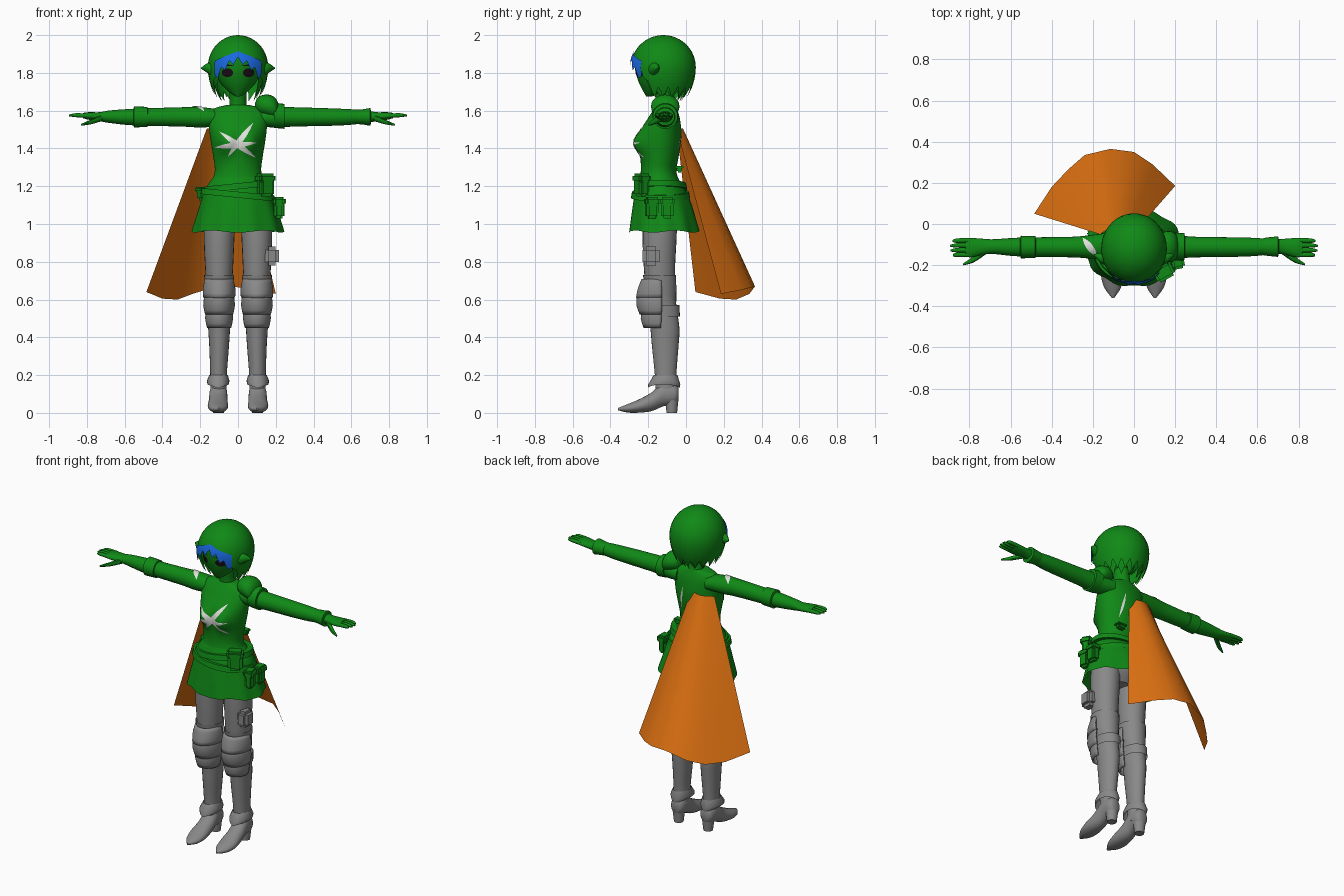
import bpy, bmesh, math
from mathutils import Vector
from mathutils.bvhtree import BVHTree

cube = bpy.data.objects.get("Cube")
if cube:
    bpy.data.objects.remove(cube, do_unlink=True)


def material(name, color):
    mat = bpy.data.materials.new(name)
    mat.use_nodes = True
    mat.diffuse_color = (*color, 1)
    mat.node_tree.nodes["Principled BSDF"].inputs["Base Color"].default_value = (*color, 1)
    return mat


green = material("green", (.005, .25, .008))
grey = material("grey", (.25, .25, .25))
orange = material("orange", (.75, .17, .006))
blue = material("blue", (.01, .14, .75))
white = material("white", (.75, .75, .72))
dark = material("dark", (.012, .004, .008))
made = []


def finish(name, bm, mat):
    bmesh.ops.recalc_face_normals(bm, faces=bm.faces)
    mesh = bpy.data.meshes.new(name)
    bm.to_mesh(mesh)
    bm.free()
    mesh.materials.append(mat)
    obj = bpy.data.objects.new(name, mesh)
    bpy.context.collection.objects.link(obj)
    made.append(obj)
    return obj


def surface(name, rows, mat, wrap=False, caps=False):
    """Skin a grid of points with quads."""
    bm = bmesh.new()
    grid = [[bm.verts.new(p) for p in row] for row in rows]
    count = len(grid[0])
    for low, high in zip(grid, grid[1:]):
        for i in range(count if wrap else count - 1):
            j = (i + 1) % count
            bm.faces.new((low[i], low[j], high[j], high[i]))
    if caps:
        bm.faces.new(grid[0])
        bm.faces.new(grid[-1])
    return finish(name, bm, mat)


def spline(secs, steps):
    out = []
    for i in range(len(secs) - 1):
        a, b, c, d = [Vector(secs[min(max(k, 0), len(secs) - 1)]) for k in range(i - 1, i + 3)]
        for s in range(steps):
            t = s / steps
            out.append(b + (c - a) * t / 2 + (a - b * 2.5 + c * 2 - d / 2) * t * t
                       + (b * 1.5 - a / 2 - c * 1.5 + d / 2) * t ** 3)
    return out + [Vector(secs[-1])]


def loft(name, axis, secs, mat, side=1, steps=4, n=24, arc=None, caps=True, deform=None):
    """Elliptical sections: position on axis, two centre values, two radii."""
    rows = []
    for t, c, d, rc, rd in spline(secs, steps) if steps > 1 else secs:
        row = []
        for i in range(n):
            ang = arc[0] + (arc[1] - arc[0]) * i / (n - 1) if arc else math.tau * i / n
            u, v = c + rc * math.cos(ang), d + rd * math.sin(ang)
            p = {"x": (t, u, v), "y": (u, t, v), "z": (u, v, t)}[axis]
            p = deform(*p, ang) if deform else p
            row.append((p[0] * side, p[1], p[2]))
        rows.append(row)
    obj = surface(name, rows, mat, wrap=not arc, caps=caps and not arc)
    if arc:
        obj.modifiers.new("thickness", "SOLIDIFY").thickness = .01
    return obj


def rounded_box(name, centre, size, mat, turn=0):
    bm = bmesh.new()
    bmesh.ops.create_cube(bm, size=1)
    bmesh.ops.scale(bm, vec=size, verts=bm.verts)
    bmesh.ops.bevel(bm, geom=bm.edges[:], offset=min(size) * .25, segments=2, affect="EDGES")
    obj = finish(name, bm, mat)
    obj.location, obj.rotation_euler.z = centre, turn
    return obj


def decal(name, target, start, end, width, mat, axis="front", power=1):
    """Tapered strip projected onto a target surface."""
    mesh = target.data
    tree = BVHTree.FromPolygons([v.co for v in mesh.vertices], [p.vertices[:] for p in mesh.polygons])
    a, b = Vector(start), Vector(end)
    across = Vector((a.y - b.y, b.x - a.x)).normalized() * width / 2
    rows = []
    for i in range(17):
        t = .01 + .98 * i / 16
        row = []
        for k in (-1, -.5, 0, .5, 1):
            q = a.lerp(b, t) + across * k * (4 * t * (1 - t)) ** power
            origin, ray = {"front": ((q.x, -2, q.y), (0, 1, 0)), "back": ((q.x, 2, q.y), (0, -1, 0)),
                           "top": ((q.x, q.y, 4), (0, 0, -1))}[axis]
            hit = tree.ray_cast(Vector(origin), Vector(ray))[0]
            row.append((hit or Vector((q.x, -.12, q.y))) - Vector(ray) * .004)
        rows.append(row)
    return surface(name, rows, mat)


# Torso with bust
def bust(x, y, z, ang):
    if math.sin(ang) < 0:
        y -= .045 * math.exp(-((abs(x) - .065) / .05) ** 2 - ((z - 1.43) / .06) ** 2)
    return x, y, z


torso = loft("torso", "z", [
    (1.06, 0, -.13, .17, .12), (1.18, 0, -.135, .16, .12), (1.27, 0, -.145, .124, .095),
    (1.35, 0, -.14, .13, .1), (1.43, 0, -.135, .143, .108), (1.5, 0, -.13, .152, .105),
    (1.57, 0, -.115, .155, .08), (1.61, 0, -.108, .13, .06), (1.63, 0, -.105, .06, .05)],
    green, n=48, deform=bust)
loft("neck", "z", [(1.58, 0, -.1, .06, .06), (1.63, 0, -.105, .046, .05), (1.73, 0, -.12, .045, .05)], green)


# Skirt, pelvis and belts
def pleats(x, y, z, ang):
    k = 1 + .025 * math.cos(10 * ang) * max(0, (1.2 - z) / .24)
    return x * k, -.12 + (y + .12) * k, z + .006 * math.sin(5 * ang) * (z < 1)


loft("skirt", "z", [(1.25, 0, -.145, .13, .098), (1.18, 0, -.135, .175, .132), (1.1, 0, -.125, .2, .158),
                    (.96, 0, -.115, .24, .188)], green, n=60, caps=False, deform=pleats)
loft("pelvis", "z", [(.96, 0, -.13, .06, .06), (1.02, 0, -.13, .16, .1), (1.1, 0, -.13, .17, .11)], grey)
for name, height, slope in (("upper_belt", 1.2, .1), ("lower_belt", 1.155, -.1)):
    grow = (1.2 - height) * .35
    loft(name, "z", [(height + dz, 0, -.135, r + grow, r - .042 + grow) for dz, r in
                     ((-.016, .17), (-.016, .183), (.016, .177), (.016, .16))],
         green, steps=1, n=40, deform=lambda x, y, z, ang: (x, y, z + slope * x))

# Pouches
for name, centre, size, turn in (
        ("front_pouch", (.145, -.235, 1.205), (.085, .06, .12), .5),
        ("side_pouch_front", (.212, -.18, 1.085), (.05, .065, .11), .2),
        ("side_pouch_rear", (.222, -.1, 1.085), (.05, .065, .11), 0),
        ("right_pouch", (-.185, -.06, 1.16), (.05, .07, .07), .5),
        ("back_pouch", (.07, -.035, 1.29), (.05, .03, .035), 0)):
    rounded_box(name, centre, size, green, turn)
    flap = (size[0] + .012, size[1] + .012, size[2] * .4)
    rounded_box(name + "_flap", (centre[0], centre[1], centre[2] + size[2] * .32), flap, green, turn)
rounded_box("thigh_pouch", (.18, -.185, .83), (.075, .09, .1), grey)

# Arms, hands, legs and boots on both sides
arms = {}
for side, label in ((1, "left"), (-1, "right")):
    arms[side] = loft(label + "_arm", "x", [
        (.1, -.1, 1.562, .06, .045), (.2, -.11, 1.565, .058, .054), (.3, -.112, 1.567, .05, .051),
        (.55, -.112, 1.566, .046, .044), (.68, -.11, 1.568, .036, .033), (.73, -.11, 1.568, .038, .024),
        (.79, -.115, 1.572, .047, .02), (.82, -.115, 1.574, .042, .014)], green, side)
    for f in range(4):
        y = -.08 - .023 * f
        tip = .9 - .012 * abs(f - 1.4)
        loft(f"{label}_finger_{f}", "x", [(.79, y, 1.573, .012, .012), (.86, y - .001, 1.576, .011, .011),
                                         (tip, y - .003, 1.574, .004, .004)], green, side, n=10)
    loft(label + "_thumb", "x", [(.72, -.13, 1.562, .018, .018), (.78, -.172, 1.54, .015, .013),
                                 (.83, -.196, 1.525, .005, .005)], green, side, n=10)
    loft(label + "_leg", "z", [
        (.08, .103, -.105, .044, .055), (.2, .103, -.108, .044, .057), (.35, .1, -.11, .052, .07),
        (.45, .1, -.112, .058, .077), (.58, .1, -.13, .062, .078), (.75, .1, -.14, .073, .082),
        (.92, .1, -.14, .081, .09), (1.08, .095, -.135, .085, .09)], grey, side)
    loft(label + "_foot", "y", [
        (-.04, .103, .1, .025, .035), (-.06, .103, .1, .042, .055), (-.12, .104, .1, .047, .065),
        (-.18, .105, .06, .05, .05), (-.25, .106, .036, .054, .035), (-.31, .104, .024, .04, .022),
        (-.36, .102, .02, .005, .006)], grey, side)
    loft(label + "_heel", "z", [(0, .103, -.075, .028, .028), (.08, .103, -.075, .038, .036)],
         grey, side, steps=1)
    loft(label + "_ankle_cuff", "z", [(.13, .105, -.118, .056, .084), (.15, .105, -.115, .06, .085),
                                     (.2, .103, -.108, .049, .063)], grey, side, steps=1, caps=False,
         deform=lambda x, y, z, ang: (x, y, z + (.02 * abs(math.cos(ang)) if z < .18 else 0)))
    loft(label + "_stocking_top", "z", [(.63, .1, -.135, .07, .084), (.73, .1, -.14, .08, .088)],
         grey, side, steps=1, caps=False,
         deform=lambda x, y, z, ang: (x, y, z - .04 * math.sin(ang) * (z < .7)))
    # Knee armour plates wrap the front of the leg
    for name, secs in (("upper_knee_plate", ((.61, .085, .12), (.66, .086, .11), (.71, .075, .09))),
                       ("middle_knee_plate", ((.52, .074, .1), (.57, .084, .118), (.62, .078, .115))),
                       ("lower_knee_plate", ((.45, .064, .08), (.5, .074, .095), (.54, .07, .09)))):
        loft(f"{label}_{name}", "z", [(z, .1, -.145, rx, ry) for z, rx, ry in secs], grey, side,
             steps=2, arc=(math.pi * .95, math.tau * 1.025))
    loft(label + "_calf_strap", "z", [(.51, .1, -.115, .066, .083), (.57, .1, -.12, .07, .085)],
         grey, side, steps=1, caps=False)
    loft(label + "_hair_tuft", "x", [(.12, -.17, 1.81, .035, .045), (.16, -.165, 1.825, .025, .028),
                                    (.195, -.15, 1.825, .003, .003)], green, side, n=10)

# Sleeve cuffs and shoulder armour
loft("right_sleeve_roll", "x", [(.475, -.112, 1.567, .04, .04), (.48, -.112, 1.567, .053, .053),
                                (.55, -.112, 1.567, .055, .056), (.555, -.112, 1.567, .04, .04)],
     green, -1, steps=1)
loft("left_wrist_band", "x", [(.63, -.11, 1.567, .042, .038), (.66, -.11, 1.567, .046, .04),
                              (.7, -.11, 1.567, .05, .047), (.705, -.11, 1.567, .03, .03)], green, steps=1)
loft("shoulder_pad", "x", [(.09, -.11, 1.63, .01, .01), (.11, -.11, 1.63, .055, .045),
                           (.16, -.11, 1.625, .075, .06), (.2, -.11, 1.61, .065, .055),
                           (.22, -.11, 1.6, .02, .02)], green)
loft("shoulder_plate", "x", [(.19, -.11, 1.575, .068, .066), (.245, -.11, 1.57, .066, .066),
                             (.25, -.11, 1.57, .03, .03)], green, steps=1)

# Head
head = loft("head", "z", [
    (1.675, 0, -.195, .012, .015), (1.7, 0, -.17, .05, .055), (1.75, 0, -.145, .095, .105),
    (1.82, 0, -.13, .122, .14), (1.9, 0, -.125, .125, .14), (1.97, 0, -.12, .06, .07)], green, n=40)
for side, label in ((1, "left"), (-1, "right")):
    decal(label + "_eye", head, (.026 * side, 1.8), (.086 * side, 1.802), .046, dark, power=.5)
    decal(label + "_brow", head, (.02 * side, 1.838), (.088 * side, 1.842), .008, dark)


# Hair shells follow one rounded profile
def hair_shell(name, reach, count, top, bottom, offset, mat):
    rows = []
    for r in range(15):
        row = []
        for i in range(count + 1):
            phi = reach * (2 * i / count - 1)
            hi, lo = top(abs(phi)), bottom(abs(phi), i)
            z = hi - (hi - lo) * (r / 14) ** 2
            k = (z - 1.83) / .17
            size = math.sqrt(max(0, 1 - k * k)) if k > 0 else 1 - .3 * k * k
            row.append((math.sin(phi) * (.16 * size + offset),
                        -.12 - math.cos(phi) * (.172 * size + offset), z))
        rows.append(row)
    return surface(name, rows, mat)


def hair_edge(phi, i):
    ramp = min(max((phi - .65) / .5, 0), 1)
    return 1.885 - .16 * ramp - (.02 + .035 * ramp) * (1 - abs(i % 4 - 2) / 2)


hair_shell("hair", math.pi, 72, lambda phi: 2, hair_edge, 0, green)
hair_shell("inner_hair", math.pi, 54, lambda phi: 1.98, lambda phi, i: hair_edge(phi, i + 2) - .02, -.018, green)
hair_shell("blue_fringe", .85, 24, lambda phi: 1.915 - .06 * phi,
           lambda phi, i: 1.885 - .13 * phi ** 1.5 - .035 * (1 - abs(i % 4 - 2) / 2), .006, blue)

# Torn white slashes
for i, (start, end) in enumerate((((.08, 1.535), (-.055, 1.355)), ((-.1, 1.49), (.095, 1.35)),
                                  ((-.125, 1.405), (.1, 1.43)))):
    decal(f"chest_slash_{i}", torso, start, end, .03, white)
decal("back_slash", torso, (.04, 1.52), (.07, 1.36), .014, white, "back")
decal("shoulder_slash", arms[-1], (-.25, -.066), (-.18, -.158), .032, white, "top")

# Cape fans out from a narrow gather on the back
hem = [(-.485, .05, .64), (-.4, .18, .605), (-.32, .265, .6), (-.24, .335, .63), (-.115, .365, .67),
       (0, .35, .665), (.09, .29, .65), (.2, .185, .63)]
gather = [Vector((-.165 + .16 * i / 7, -.05 + .035 * math.sin(math.pi * i / 7), 1.505)) for i in range(8)]
surface("cape", [[g.lerp(Vector(h), r / 5) for g, h in zip(gather, hem)] for r in range(6)], orange)

# Smooth shading with sharp edges kept
bpy.ops.object.select_all(action="DESELECT")
for obj in made:
    obj.select_set(True)
bpy.context.view_layer.objects.active = made[0]
bpy.ops.object.shade_smooth_by_angle(angle=math.radians(40))
